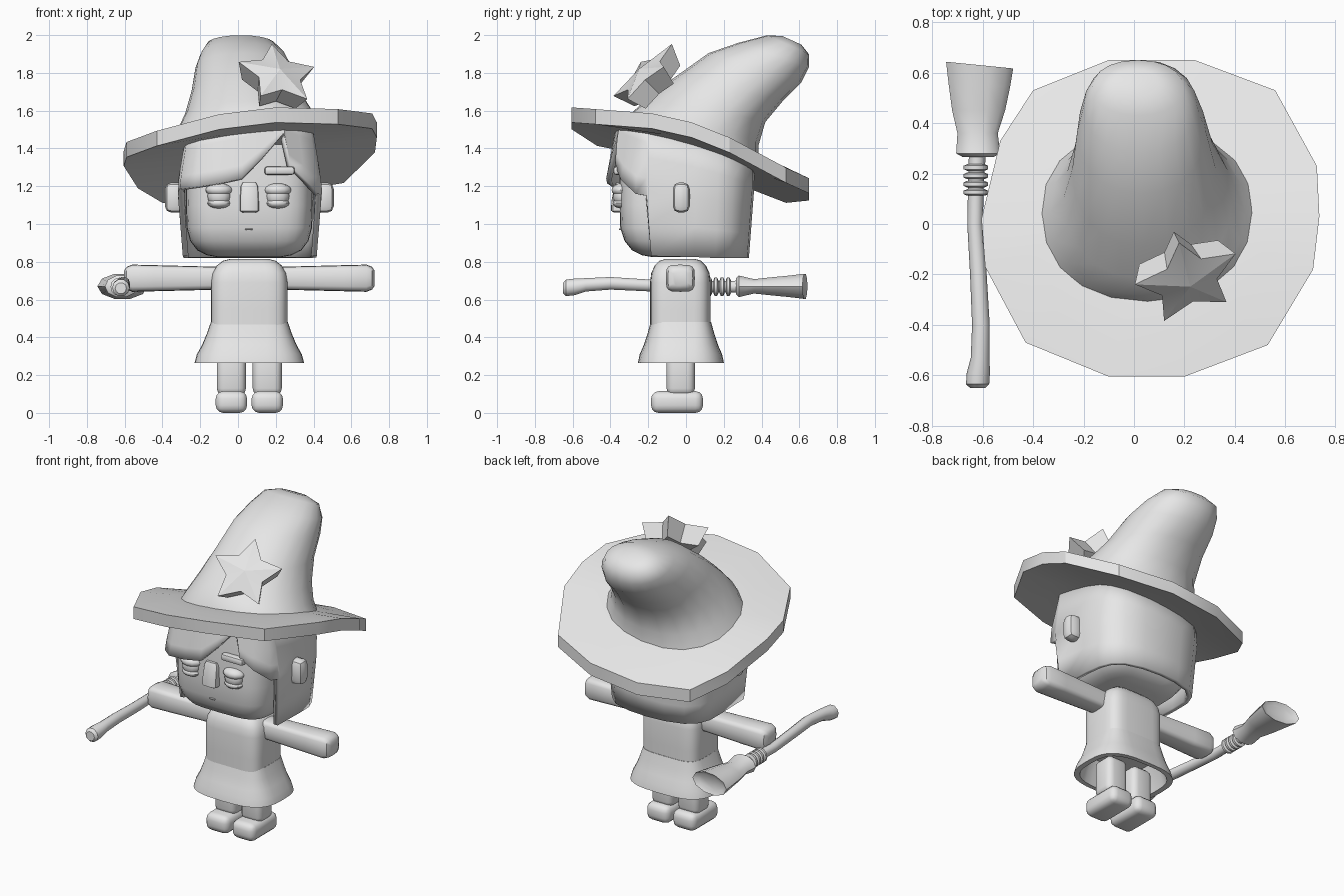
import bpy, bmesh, math
from mathutils import Vector

if "Cube" in bpy.data.objects:
    bpy.data.objects.remove(bpy.data.objects["Cube"])

CX = 0.06   # centre line of the figure
X, Y, Z = Vector((1, 0, 0)), Vector((0, 1, 0)), Vector((0, 0, 1))
grey = bpy.data.materials.new("plain grey")
grey.diffuse_color = (0.8, 0.8, 0.8, 1)
grey.use_nodes = True
grey.node_tree.nodes["Principled BSDF"].inputs["Base Color"].default_value = grey.diffuse_color


def finish(name, bm, angle=40, fix=True):
    if fix:
        bmesh.ops.recalc_face_normals(bm, faces=bm.faces)
    me = bpy.data.meshes.new(name)
    bm.to_mesh(me)
    bm.free()
    ob = bpy.data.objects.new(name, me)
    bpy.context.collection.objects.link(ob)
    me.materials.append(grey)
    bpy.ops.object.select_all(action='DESELECT')
    bpy.context.view_layer.objects.active = ob
    ob.select_set(True)
    bpy.ops.object.shade_smooth_by_angle(angle=math.radians(angle))
    return ob


def section(c, u, v, hu, hv, n=16, p=2.0, turn=0.0):
    """Superellipse ring: p=2 is round, higher is squarer."""
    pts = []
    for i in range(n):
        a = math.tau * (i + turn) / n
        co, si = math.cos(a), math.sin(a)
        pts.append(Vector(c) + u * hu * math.copysign(abs(co) ** (2 / p), co)
                   + v * hv * math.copysign(abs(si) ** (2 / p), si))
    return pts


def loft(name, rings, angle=40, caps=True):
    bm = bmesh.new()
    vs = [[bm.verts.new(q) for q in r] for r in rings]
    n = len(vs[0])
    for a, b in zip(vs, vs[1:]):
        for i in range(n):
            bm.faces.new((a[i], a[(i + 1) % n], b[(i + 1) % n], b[i]))
    if caps:
        bm.faces.new(vs[0])
        bm.faces.new(vs[-1])
    return finish(name, bm, angle)


def box(name, lo, hi, bevel, seg=3):
    lo, hi = Vector(lo), Vector(hi)
    bm = bmesh.new()
    bmesh.ops.create_cube(bm, size=1)
    for v in bm.verts:
        v.co = (lo + hi) / 2 + v.co * (hi - lo)
    bmesh.ops.bevel(bm, geom=bm.edges[:], offset=bevel, segments=seg,
                    profile=0.5, affect='EDGES')
    return finish(name, bm)


def ball(name, c, r):
    bm = bmesh.new()
    bmesh.ops.create_uvsphere(bm, u_segments=12, v_segments=8, radius=1)
    for v in bm.verts:
        v.co = Vector(c) + v.co * Vector(r)
    return finish(name, bm)


# shoes, legs, arms and ears, one per side
for s, side in ((-1, "left"), (1, "right")):
    def sided(name, x0, x1, y0, y1, z0, z1, b, seg=3):
        a, c = sorted((CX + s * x0, CX + s * x1))
        box(side + "_" + name, (a, y0, z0), (c, y1, z1), b, seg)
    sided("shoe", 0.012, 0.178, -0.185, 0.09, 0.0, 0.115, 0.04)
    sided("leg", 0.018, 0.172, -0.103, 0.047, 0.09, 0.34, 0.04)
    sided("ear", 0.34, 0.447, -0.07, 0.02, 1.06, 1.22, 0.034, 2)
    loft(side + "_arm", [section((CX + s * d, -0.03, 0.713), Y, Z, h, k, 16, 4)
         for d, h, k in ((0.15, .064, .060), (0.3, .069, .064), (0.5, .075, .069),
                         (0.62, .077, .072), (0.65, .066, .06), (0.663, .04, .04))])

# torso
loft("torso", [section((CX, -0.03, z), X, Y, h, h * 0.79, 32, 4.3)
     for z, h in ((0.46, .203), (0.55, .203), (0.69, .203), (0.74, .195),
                  (0.78, .172), (0.805, .14), (0.815, .10))])

# skirt, hollow underneath
loft("skirt", [section((CX, -0.027, z), X, Y, h, h * 0.785, 32, p)
     for z, h, p in ((0.48, .204, 4.2), (0.42, .225, 3.7), (0.36, .25, 3.3), (0.31, .278, 3),
                     (0.265, .29, 3), (0.265, .255, 3), (0.34, .23, 3.3), (0.42, .195, 3.6))], 35)

# head with rounded chin
loft("head", [section((CX, -.03, z), X, Y, hx, hy, 32, 4.2)
     for z, hx, hy in ((.825, .17, .15), (.835, .225, .205), (.86, .275, .255), (.91, .313, .295),
                       (.98, .332, .318), (1.1, .336, .322), (1.25, .335, .322), (1.42, .32, .31))])


def brim_z(x, y):
    dx = x - 0.065
    return 1.43 + 0.115 * dx - 0.294 * y - 0.115 * y * y - 0.6 * (dx * y) ** 2


# hair shell: columns with a lower edge that forms fringe, notch and side locks
cols = [(-.32, -.21, 1.17), (-.31, -.32, 1.185), (-.23, -.39, 1.195), (-.10, -.42, 1.215),
        (.02, -.43, 1.24), (.13, -.425, 1.345), (.265, -.41, 1.48), (.272, -.41, 1.45),
        (.285, -.395, 1.31), (.36, -.35, 1.235), (.43, -.27, 1.16), (.445, -.21, 1.15),
        (.447, -.2, .83), (.447, .05, .825), (.438, .17, .82), (.405, .25, .82), (.33, .315, .82),
        (.2, .352, .82), (.06, .362, .82), (-.08, .352, .82), (-.21, .315, .82), (-.285, .25, .82),
        (-.315, .17, .82), (-.322, .05, .825), (-.322, -.2, .83)]
bm = bmesh.new()
grid = []
for x, y, zb in cols:
    top, col = brim_z(x, y), []
    for t in (0, 0.25, 0.5, 0.75, 1):
        z = zb + (top - zb) * t
        low = 1 - 0.08 * max(0, 1.2 - z) / 0.38
        high = 1 - 0.13 * max(0, z - 1.2) / 0.3
        col.append(bm.verts.new((CX + (x - CX) * low * high,
                                 y * low * (high if y < -0.21 else 1), z)))
    grid.append(col)
for a, b in zip(grid, grid[1:] + grid[:1]):
    for k in range(4):
        bm.faces.new((a[k], b[k], b[k + 1], a[k + 1]))
hair = finish("hair", bm, 45, False)
m = hair.modifiers.new("thickness", 'SOLIDIFY')
m.thickness, m.offset = 0.03, -1

# eyes with upper and lower lids
for s, side in ((-1, "left"), (1, "right")):
    ex = CX - 0.005 + s * 0.155
    ball(side + "_eyeball", (ex, -.34, 1.148), (.062, .046, .058))
    ball(side + "_upper_lid", (ex, -.34, 1.18), (.072, .054, .036))
    ball(side + "_lower_lid", (ex, -.34, 1.11), (.062, .048, .028))

# nose, wider and deeper at the bottom
loft("nose", [section((.06, y, z), X, Y, hx, hy, 12, 5)
     for z, y, hx, hy in ((1.06, -.35, .035, .03), (1.07, -.355, .05, .042), (1.12, -.355, .05, .04),
                          (1.2, -.345, .046, .034), (1.22, -.345, .036, .025))])
# mouth, eyebrow
box("mouth", (.038, -.356, .968), (.077, -.34, .977), 0.003, 1)
box("eyebrow", (.14, -.385, 1.26), (.30, -.335, 1.305), 0.015, 2)

# hat brim: tilted, drooping many-sided disc
outline = [(.725, .23), (.735, .03), (.71, -.18), (.53, -.48), (.2, -.605), (-.1, -.605),
           (-.43, -.47), (-.59, -.17), (-.605, .02), (-.53, .33), (-.40, .53), (-.1, .65),
           (.24, .65), (.56, .53)]
rings = []
for dz, k in ((-.04, .4), (-.04, .7), (-.04, 1), (.04, 1), (.04, .7), (.04, .4)):
    ring = [(.065 + (x - .065) * k, .02 + (y - .02) * k) for x, y in outline]
    rings.append([Vector((x, y, brim_z(x, y) + dz)) for x, y in ring])
loft("hat_brim", rings, 25)

# hat cone bending backwards: centre x, half width, front y z, back y z, sideways slope
cone = []
for cx, hx, fy, fz, by, bz, sl in ((.053, .43, -.31, 1.54, .385, 1.33, .115),
                                   (.055, .385, -.285, 1.59, .385, 1.42, .08),
                                   (.055, .335, -.22, 1.65, .42, 1.54, .03),
                                   (.04, .285, -.09, 1.755, .52, 1.66, 0),
                                   (.03, .255, .12, 1.905, .61, 1.75, 0),
                                   (.025, .225, .28, 1.96, .65, 1.83, 0),
                                   (.015, .18, .43, 1.999, .65, 1.90, 0),
                                   (.01, .09, .51, 1.995, .61, 1.95, 0)):
    f, b = Vector((cx, fy, fz)), Vector((cx, by, bz))
    v = (b - f) / 2
    cone.append(section((f + b) / 2, X + Z * sl, v.normalized(), hx, v.length, 20, 2.15))
loft("hat_cone", cone, 60)

# star ornament: raised centre, sides tapering to the back
c = Vector((.203, -.195, 1.765))
n = Vector((.25, -.67, .70)).normalized()
up = Vector((-.16, .68, .71))
up = (up - n * up.dot(n)).normalized()
right = up.cross(n)
bm = bmesh.new()
layers = []
for d, k in ((-.07, .78), (.045, 1)):
    ring = []
    for i in range(10):
        a, r = math.tau * i / 10, (.22 if i % 2 == 0 else .12) * k
        ring.append(bm.verts.new(c + n * d + up * r * math.cos(a) + right * r * math.sin(a)))
    layers.append(ring)
tips = [bm.verts.new(c - n * .08), bm.verts.new(c + n * .08)]
for i in range(10):
    j = (i + 1) % 10
    bm.faces.new((layers[0][i], layers[0][j], layers[1][j], layers[1][i]))
    for ring, tip in zip(layers, tips):
        bm.faces.new((ring[i], ring[j], tip))
finish("hat_star", bm, 30)

# broom: handle, binding rings, bristles
loft("broom_handle", [section((x, y, z), X, Z, r, r, 10)
     for y, x, z, r in ((-.65, -.62, .66, .03), (-.635, -.62, .662, .046), (-.59, -.617, .667, .046),
                        (-.53, -.61, .678, .037), (-.4, -.607, .686, .035), (-.2, -.617, .675, .033),
                        (0, -.63, .668, .031), (.15, -.627, .668, .031), (.3, -.62, .668, .034))])
for i in range(4):
    y = .125 + i * .033
    loft(f"binding_{i + 1}", [section((-.627, y + d, .668), X, Z, r, r, 12)
         for d, r in ((-.013, .035), (-.007, .048), (.007, .048), (.013, .035))])
loft("broom_bristles", [section((x, y, .67), X + Y * t, Z, hx, hz, 10)
     for y, x, hx, hz, t in ((.265, -.618, .06, .045, 0), (.28, -.618, .087, .06, 0),
                             (.36, -.62, .08, .04, 0), (.45, -.616, .105, .05, 0),
                             (.55, -.613, .122, .06, -.05), (.63, -.612, .133, .07, -.1),
                             (.615, -.612, .10, .045, -.1))], 45)
